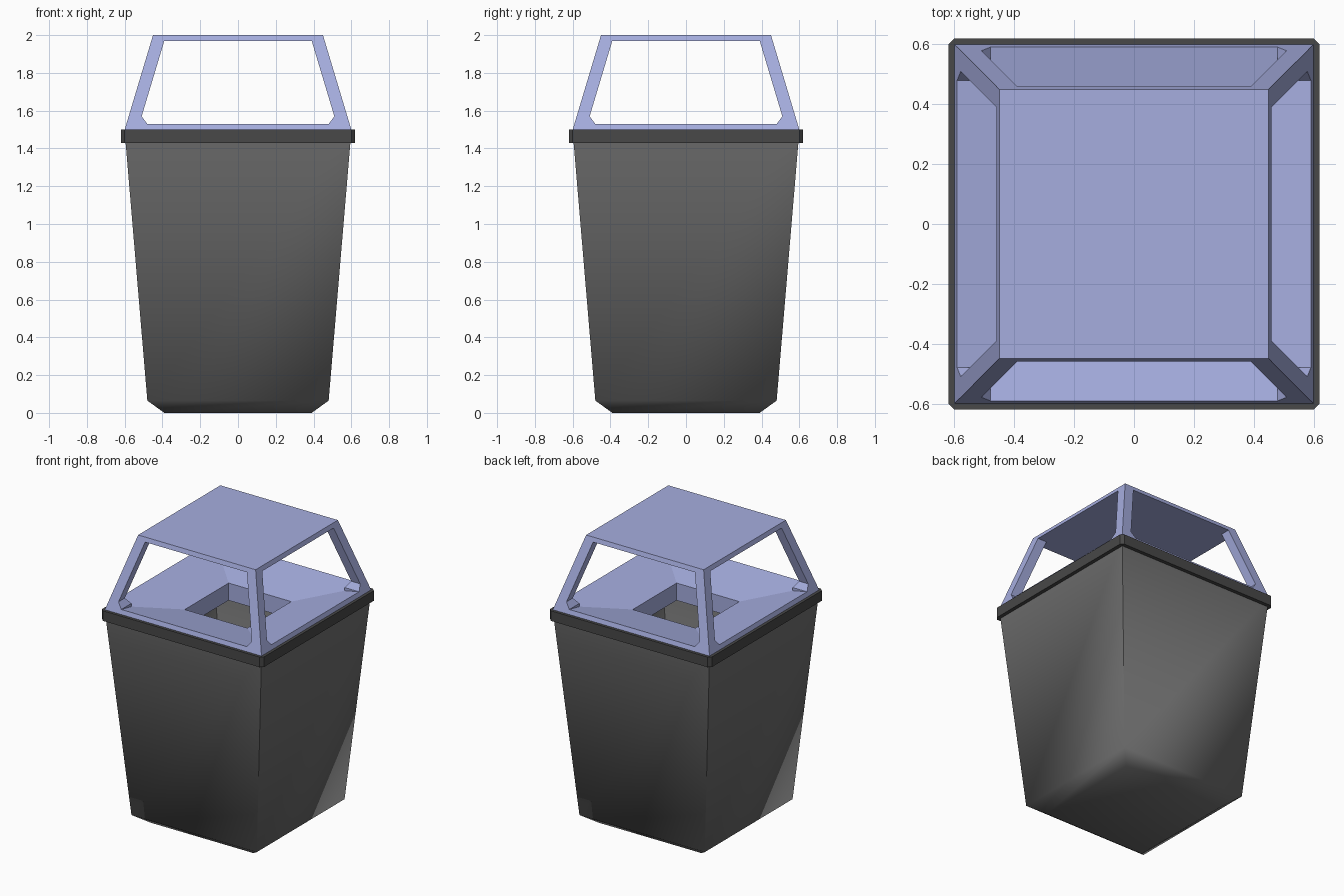
import bpy, bmesh, math

cube = bpy.data.objects.get("Cube")
if cube:
    bpy.data.objects.remove(cube, do_unlink=True)


def material(name, rgb):
    mat = bpy.data.materials.new(name)
    mat.use_nodes = True
    mat.diffuse_color = (*rgb, 1)
    mat.node_tree.nodes["Principled BSDF"].inputs["Base Color"].default_value = (*rgb, 1)
    return mat


def square(lo, hi, z, cut=0.0):
    """Square outline from lo to hi on both axes, with optional cut corners."""
    if not cut:
        return [(lo, lo, z), (hi, lo, z), (hi, hi, z), (lo, hi, z)]
    a, b = lo + cut, hi - cut
    return [(a, lo, z), (b, lo, z), (hi, a, z), (hi, b, z),
            (b, hi, z), (a, hi, z), (lo, b, z), (lo, a, z)]


def loft(name, rings, mat, closed=False, smooth=None):
    """Skin a stack of outlines; closed joins last to first, else ends are capped."""
    bm = bmesh.new()
    loops = [[bm.verts.new(p) for p in ring] for ring in rings]
    pairs = list(zip(loops, loops[1:]))
    if closed:
        pairs.append((loops[-1], loops[0]))
    else:
        bm.faces.new(loops[0])
        bm.faces.new(loops[-1])
    for low, high in pairs:
        n = len(low)
        for i in range(n):
            j = (i + 1) % n
            bm.faces.new((low[i], low[j], high[j], high[i]))
    bmesh.ops.recalc_face_normals(bm, faces=bm.faces)
    mesh = bpy.data.meshes.new(name)
    bm.to_mesh(mesh)
    bm.free()
    mesh.materials.append(mat)
    obj = bpy.data.objects.new(name, mesh)
    bpy.context.collection.objects.link(obj)
    if smooth:
        bpy.ops.object.select_all(action="DESELECT")
        obj.select_set(True)
        bpy.context.view_layer.objects.active = obj
        bpy.ops.object.shade_smooth_by_angle(angle=math.radians(smooth))
    return obj


def stack(profile, cut=0.0):
    return [square(-h, h, z, cut) for h, z in profile]


grey = material("bin grey", (0.155, 0.155, 0.155))
dark = material("rim dark grey", (0.065, 0.065, 0.065))
blue = material("lid pale blue", (0.38, 0.42, 0.74))

# Hollow tapered bin with a soft bottom edge
loft("bin_body", stack([(0.39, 0), (0.48, 0.065), (0.60, 1.49),
                        (0.58, 1.49), (0.46, 0.08), (0.39, 0.03)]), grey, smooth=60)

# Rim band around the mouth
loft("rim", stack([(0.62, 1.43), (0.62, 1.5), (0.58, 1.5), (0.58, 1.43)], 0.02),
     dark, closed=True)

# Sill and funnel with a square drop chute
loft("lid_funnel", stack([(0.60, 1.5), (0.591, 1.53), (0.24, 1.46), (0.24, 1.34),
                          (0.26, 1.34), (0.26, 1.44), (0.57, 1.5)]), blue, closed=True)

# Leaning corner posts with flared feet
post_levels = [(0.48, 0.57, 1.49), (0.48, 0.591, 1.53), (0.51, 0.579, 1.57), (0.39, 0.459, 1.97)]
for side, sx in (("left", 1), ("right", -1)):
    for end, sy in (("back", 1), ("front", -1)):
        rings = [[(x * sx, y * sy, z) for x, y, z in square(*level)] for level in post_levels]
        loft(f"post_{end}_{side}", rings, blue)

# Flat roof
loft("roof", stack([(0.459, 1.97), (0.45, 2.0)]), blue)
